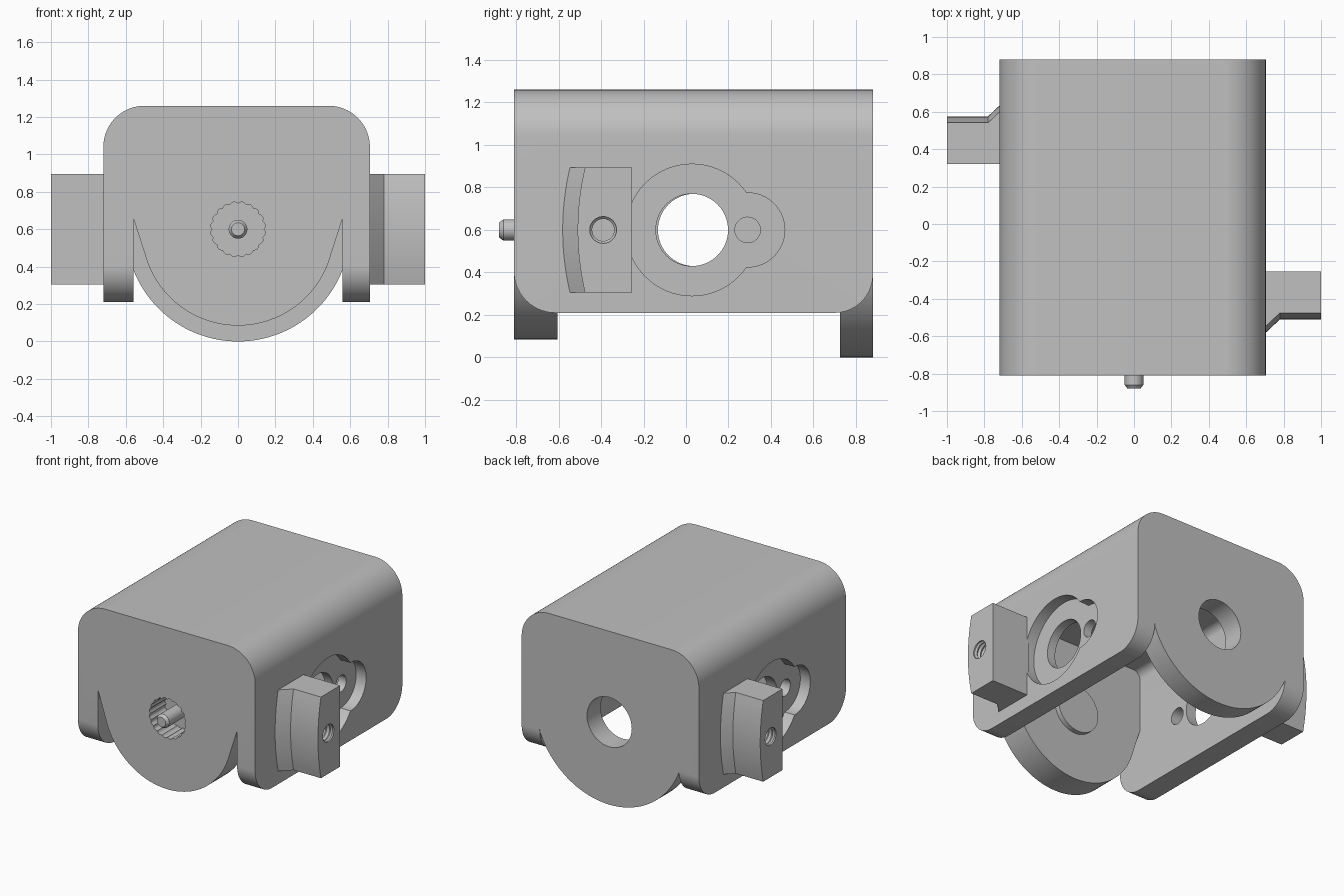
import bpy, bmesh
from math import sin, cos, pi, radians
from mathutils import Matrix

cube = bpy.data.objects.get("Cube")
if cube:
    bpy.data.objects.remove(cube, do_unlink=True)

grey = bpy.data.materials.new("plain_grey")
grey.use_nodes = True
grey.diffuse_color = (0.53, 0.53, 0.53, 1)
grey.node_tree.nodes["Principled BSDF"].inputs["Base Color"].default_value = grey.diffuse_color

AXLE_Z = 0.6      # height of every bore
MID_Y = 0.033     # centre of the half-turn symmetry of the sides


def arc(cx, cy, r, start, end, n=20):
    return [(cx + r * cos(radians(start + (end - start) * i / n)),
             cy + r * sin(radians(start + (end - start) * i / n))) for i in range(n + 1)]


def loft(name, rings):
    """Skin a list of equal closed rings and cap both ends."""
    bm = bmesh.new()
    loops = [[bm.verts.new(p) for p in ring] for ring in rings]
    n = len(loops[0])
    for a, b in zip(loops, loops[1:]):
        for i in range(n):
            j = (i + 1) % n
            bm.faces.new((a[i], a[j], b[j], b[i]))
    bm.faces.new(loops[0][::-1])
    bm.faces.new(loops[-1])
    bmesh.ops.recalc_face_normals(bm, faces=bm.faces)
    mesh = bpy.data.meshes.new(name)
    bm.to_mesh(mesh)
    bm.free()
    mesh.materials.append(grey)
    ob = bpy.data.objects.new(name, mesh)
    bpy.context.collection.objects.link(ob)
    return ob


def place(axis, t, u, v):
    return (t, u, v) if axis == "x" else (u, t, v)


def prism(name, pts, axis, a, b):
    return loft(name, [[place(axis, t, u, v) for u, v in pts] for t in (a, b)])


def lathe(name, axis, u, v, profile, n=40):
    """Turned part: profile lists (position along axis, radius)."""
    return loft(name, [[place(axis, t, *p) for p in arc(u, v, r, 0, 360 - 360 / n, n - 1)]
                       for t, r in profile])


def combine(ob, tool, op):
    mod = ob.modifiers.new(op, "BOOLEAN")
    mod.operation, mod.object, mod.solver = op, tool, "EXACT"
    bpy.ops.object.select_all(action="DESELECT")
    bpy.context.view_layer.objects.active = ob
    ob.select_set(True)
    bpy.ops.object.modifier_apply(modifier=mod.name)
    bpy.data.objects.remove(tool, do_unlink=True)


# Channel-shaped shell with rounded top edges
outer = arc(0.485, 1.04, 0.22, 0, 90) + arc(-0.5, 1.04, 0.22, 90, 180)
inner = arc(-0.5, 1.04, 0.06, 180, 90, 8) + arc(0.5, 1.04, 0.06, 90, 0, 8)
body = prism("housing", [(0.705, 0.1)] + outer + [(-0.72, 0.1), (-0.56, 0.1)] + inner
             + [(0.56, 0.1)], "y", -0.95, 1)

# Trim the ends and round the lower corners of the side walls
side = arc(-0.615, 0.405, 0.195, 180, 270) + arc(0.7, 0.39, 0.18, 270, 360)
combine(body, prism("side_trim", side + [(0.88, 1.5), (-0.81, 1.5)], "x", -0.9, 0.9), "INTERSECT")


# End walls with hanging round lobes
def end_wall(name, radius, start, shoulder, a, b):
    curve = arc(0, AXLE_Z, radius, start, 540 - start, 48)
    pts = [(-0.63, 1.18), (-0.63, shoulder), (-0.56, shoulder)] + curve
    pts += [(0.56, shoulder), (0.63, shoulder), (0.63, 1.18)]
    return prism(name, pts, "y", a, b)


combine(body, end_wall("front_wall", 0.515, 195, 0.66, -0.81, -0.605), "UNION")
combine(body, end_wall("back_wall", 0.6, 201.5, 0.4, 0.725, 0.88), "UNION")
combine(body, lathe("front_boss", "y", 0, AXLE_Z, [(-0.65, 0.17), (-0.57, 0.17)]), "UNION")
combine(body, lathe("back_bore", "y", 0, AXLE_Z, [(0.6, 0.18), (1, 0.18)]), "DIFFERENCE")

# Serrated socket in the front wall
teeth, steps = 20, 6
socket = []
for i in range(teeth * steps):
    r = 0.137 + 0.01 * abs(sin(pi * i / steps))
    a = 2 * pi * i / (teeth * steps)
    socket.append((r * cos(a), AXLE_Z + r * sin(a)))
combine(body, prism("socket", socket, "y", -0.9, -0.63), "DIFFERENCE")

# Side walls: keyhole recess, axle bore, screw hole
for s, face in ((1, 0.705), (-1, -0.72)):
    floor, out, deep = face - s * 0.08, face + s * 0.1, face - s * 0.3
    bore_y = MID_Y - s * 0.005
    lobe_y = MID_Y + s * 0.257
    for y, r, end in ((bore_y, 0.31, floor), (lobe_y, 0.175, floor),
                      (bore_y, 0.17, deep), (lobe_y, 0.06, deep)):
        combine(body, lathe("side_cutter", "x", y, AXLE_Z, [(end, r), (out, r)], 64), "DIFFERENCE")

# Side lugs with a curved, flared outer face and a threaded hole
lugs = []
for name, turn in (("left_lug", 0), ("right_lug", pi)):
    rings = []
    for i in range(17):
        z = 0.305 + 0.59 * i / 16
        bow = (z - AXLE_Z) ** 2 / 2.52
        rings.append([(0.695, -0.255, z), (1, -0.255, z), (1, -0.51 + bow, z),
                      (0.78, -0.51 + bow, z), (0.695, -0.59 + bow, z)])
    lug = loft(name, rings)
    thread = [(1.05, 0.063), (0.99, 0.063)]
    for k in range(6):
        x = 0.98 - k * 0.03
        thread += [(x, 0.052), (x - 0.015, 0.063)]
    combine(lug, lathe("thread", "x", -0.39, AXLE_Z, thread, 28), "DIFFERENCE")
    lug.data.transform(Matrix.Translation((0, MID_Y, 0)) @ Matrix.Rotation(turn, 4, "Z")
                       @ Matrix.Translation((0, -MID_Y, 0)))
    lugs.append(lug)

# Pin standing in the serrated socket
pin = lathe("front_pin", "y", 0, AXLE_Z, [(-0.6, 0.05), (-0.86, 0.05), (-0.88, 0.035)], 32)

# Smooth curved faces, keep edges crisp
bpy.ops.object.select_all(action="DESELECT")
for ob in [body, pin] + lugs:
    ob.select_set(True)
bpy.context.view_layer.objects.active = body
bpy.ops.object.shade_smooth_by_angle(angle=radians(25))
